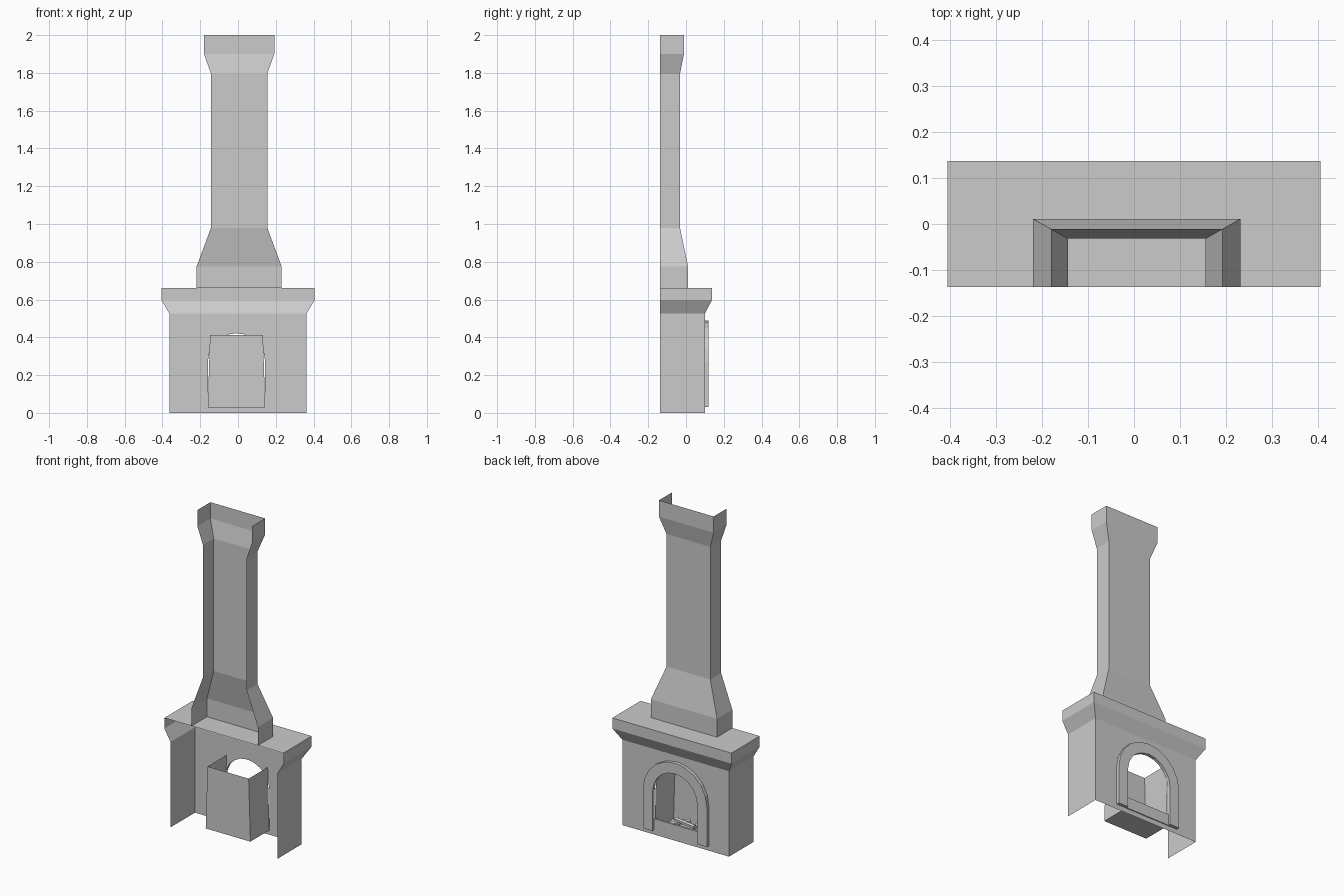
import bpy, bmesh, math

cube = bpy.data.objects.get("Cube")
if cube:
    bpy.data.objects.remove(cube)

grey = bpy.data.materials.new("plain grey")
grey.use_nodes = True
colour = (0.6, 0.6, 0.6, 1)
grey.diffuse_color = colour
grey.node_tree.nodes["Principled BSDF"].inputs["Base Color"].default_value = colour

BACK, WALL, TRIM = -0.137, 0.1, 0.12


def finish(name, bm):
    mesh = bpy.data.meshes.new(name)
    bm.to_mesh(mesh)
    bm.free()
    mesh.materials.append(grey)
    obj = bpy.data.objects.new(name, mesh)
    bpy.context.collection.objects.link(obj)
    return obj


def strip(bm, a, b, closed=False):
    """Join two matching rows of vertices with quads."""
    n = len(a)
    for i in range(n if closed else n - 1):
        j = (i + 1) % n
        bm.faces.new((a[i], a[j], b[j], b[i]))


def u_ring(bm, z, half, front, cx):
    pts = [(cx - half, BACK), (cx - half, front), (cx + half, front), (cx + half, BACK)]
    return [bm.verts.new((x, y, z)) for x, y in pts]


def open_shell(name, levels, cx):
    """Three-sided sleeve, open at the rear, through (z, half width, front) levels."""
    bm = bmesh.new()
    rings = [u_ring(bm, *level, cx) for level in levels]
    for a, b in zip(rings, rings[1:]):
        strip(bm, a, b)
    return bm, rings


def arch(bm, radius, y, base=0.03, spring=0.27, cx=-0.008, steps=10):
    pts = [(cx + radius, base)]
    pts += [(cx + radius * math.cos(math.pi * i / steps),
             spring + radius * math.sin(math.pi * i / steps)) for i in range(steps + 1)]
    pts.append((cx - radius, base))
    return [bm.verts.new((x, y, z)) for x, z in pts]


# Mantel with its top slab
bm, rings = open_shell("mantel", [(0.525, 0.363, WALL), (0.597, 0.405, 0.137),
                                  (0.662, 0.405, 0.137)], 0)
bm.faces.new(rings[-1])
finish("mantel", bm)

# Chimney breast and flue
bm, rings = open_shell("chimney", [(0.662, 0.225, 0.011), (0.775, 0.225, 0.011),
                                   (0.98, 0.149, -0.032), (1.795, 0.149, -0.032),
                                   (1.9, 0.186, -0.011), (2.0, 0.186, -0.011)], 0.006)
finish("chimney", bm)

# Hearth walls, the front one pierced by the arch
bm, (low, high) = open_shell("hearth_walls", [(0, 0.363, WALL), (0.525, 0.363, WALL)], 0)
front = next(f for f in bm.faces if all(abs(v.co.y - WALL) < 1e-5 for v in f.verts))
edges = list(front.edges)
bmesh.ops.delete(bm, geom=[front], context='FACES_ONLY')
hole = arch(bm, 0.152, WALL)
edges += [bm.edges.new((hole[i], hole[(i + 1) % len(hole)])) for i in range(len(hole))]
bmesh.ops.triangle_fill(bm, edges=edges, use_beauty=True)
bmesh.ops.dissolve_limit(bm, angle_limit=0.01, verts=bm.verts[:], edges=bm.edges[:])
finish("hearth_walls", bm)

# Raised arch surround
bm = bmesh.new()
outer_back, outer = arch(bm, 0.218, WALL), arch(bm, 0.218, TRIM)
inner_back, inner = arch(bm, 0.152, WALL), arch(bm, 0.152, TRIM)
strip(bm, outer_back, outer)
strip(bm, outer, inner)
strip(bm, inner, inner_back)
for i in (0, -1):
    bm.faces.new((outer_back[i], outer[i], inner[i], inner_back[i]))
finish("arch_surround", bm)

# Firebox: floor, sides and rear panel, open at the top
bm = bmesh.new()


def box_row(z, half):
    pts = [(-half, WALL), (-half, -0.085), (half, -0.085), (half, WALL)]
    return [bm.verts.new((x - 0.008, y, z)) for x, y in pts]


floor, rim = box_row(0.028, 0.152), box_row(0.412, 0.14)
bm.faces.new(floor)
strip(bm, floor, rim)
finish("firebox", bm)

# Low guard plate across the opening
bm = bmesh.new()
bmesh.ops.create_cube(bm, size=1)
bmesh.ops.scale(bm, vec=(0.304, 0.012, 0.07), verts=bm.verts)
bmesh.ops.translate(bm, vec=(-0.008, WALL, 0.065), verts=bm.verts)
finish("guard_plate", bm)

# Crossed logs on the floor
for i, (x, y, turn) in enumerate([(-0.07, 0.0, 0.5), (0.05, 0.01, -0.6), (-0.01, 0.02, 1.4)]):
    bpy.ops.mesh.primitive_cylinder_add(vertices=6, radius=0.014, depth=0.15,
                                        location=(x, y, 0.045 + 0.018 * i),
                                        rotation=(math.pi / 2, 0, turn))
    log = bpy.context.object
    log.name = "log_%d" % (i + 1)
    log.data.materials.append(grey)
